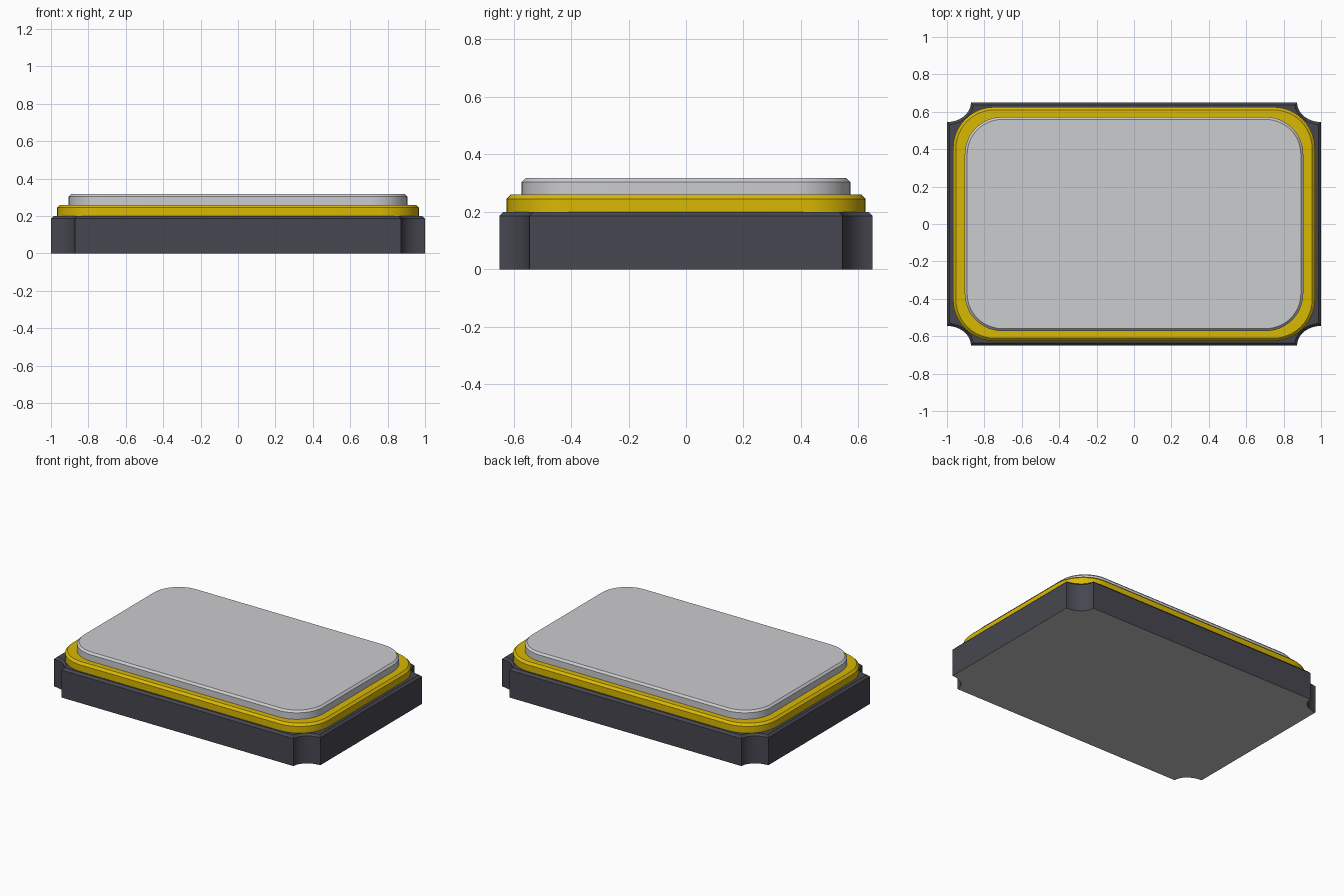
import bpy, bmesh, math

cube = bpy.data.objects.get("Cube")
if cube:
    bpy.data.objects.remove(cube, do_unlink=True)


def material(name, rgb):
    m = bpy.data.materials.new(name)
    m.use_nodes = True
    col = (*rgb, 1.0)
    m.diffuse_color = col
    m.node_tree.nodes["Principled BSDF"].inputs["Base Color"].default_value = col
    return m


ceramic = material("dark ceramic", (0.062, 0.063, 0.080))
base_grey = material("underside grey", (0.53, 0.53, 0.53))
gold = material("gold", (0.70, 0.48, 0.001))
steel = material("lid steel", (0.60, 0.605, 0.62))


def mirrored(corner):
    """Counter-clockwise outline from the points of the +x +y corner."""
    back = corner[::-1]
    return (corner + [(-x, y) for x, y in back]
            + [(-x, -y) for x, y in corner] + [(x, -y) for x, y in back])


def rounded(hx, hy, r, inset):
    """Rounded rectangle outline, moved inward by inset."""
    n = 12
    angles = [math.pi / 2 * i / n for i in range(n + 1)]
    return mirrored([(hx - r + (r - inset) * math.cos(a),
                      hy - r + (r - inset) * math.sin(a)) for a in angles])


def notched(hx, hy, a, b, inset):
    """Rectangle outline with scooped corners, moved inward by inset."""
    n = 12
    a, b = a + inset, b + inset
    t0, t1 = math.acos(inset / a), math.asin(inset / b)
    angles = [t0 + (t1 - t0) * i / n for i in range(n + 1)]
    # Ordered from the right side round to the back side
    return mirrored([(hx - a * math.cos(t), hy - b * math.sin(t)) for t in angles])


def slab(name, outline, z0, z1, chamfer, mats):
    """Upright slab with a chamfered top rim; the last material is the underside."""
    bm = bmesh.new()
    levels = [(z0, 0.0), (z1 - chamfer, 0.0), (z1, chamfer)]
    rings = [[bm.verts.new((x, y, z)) for x, y in outline(c)] for z, c in levels]
    n = len(rings[0])
    for low, high in zip(rings, rings[1:]):
        for i in range(n):
            j = (i + 1) % n
            bm.faces.new((low[i], low[j], high[j], high[i]))
    bm.faces.new(rings[-1])
    bottom = bm.faces.new(rings[0][::-1])
    bottom.material_index = len(mats) - 1
    mesh = bpy.data.meshes.new(name)
    bm.to_mesh(mesh)
    bm.free()
    ob = bpy.data.objects.new(name, mesh)
    bpy.context.collection.objects.link(ob)
    for m in mats:
        mesh.materials.append(m)
    bpy.ops.object.select_all(action="DESELECT")
    ob.select_set(True)
    bpy.context.view_layer.objects.active = ob
    bpy.ops.object.shade_smooth_by_angle(angle=math.radians(30))


# Ceramic base with scooped corners, gold seal ring, metal lid
slab("ceramic_base", lambda c: notched(1.0, 0.65, 0.128, 0.105, c),
     0.0, 0.20, 0.014, [ceramic, base_grey])
slab("seal_ring", lambda c: rounded(0.967, 0.625, 0.22, c),
     0.20, 0.26, 0.015, [gold])
slab("lid", lambda c: rounded(0.905, 0.572, 0.20, c),
     0.26, 0.317, 0.013, [steel])
